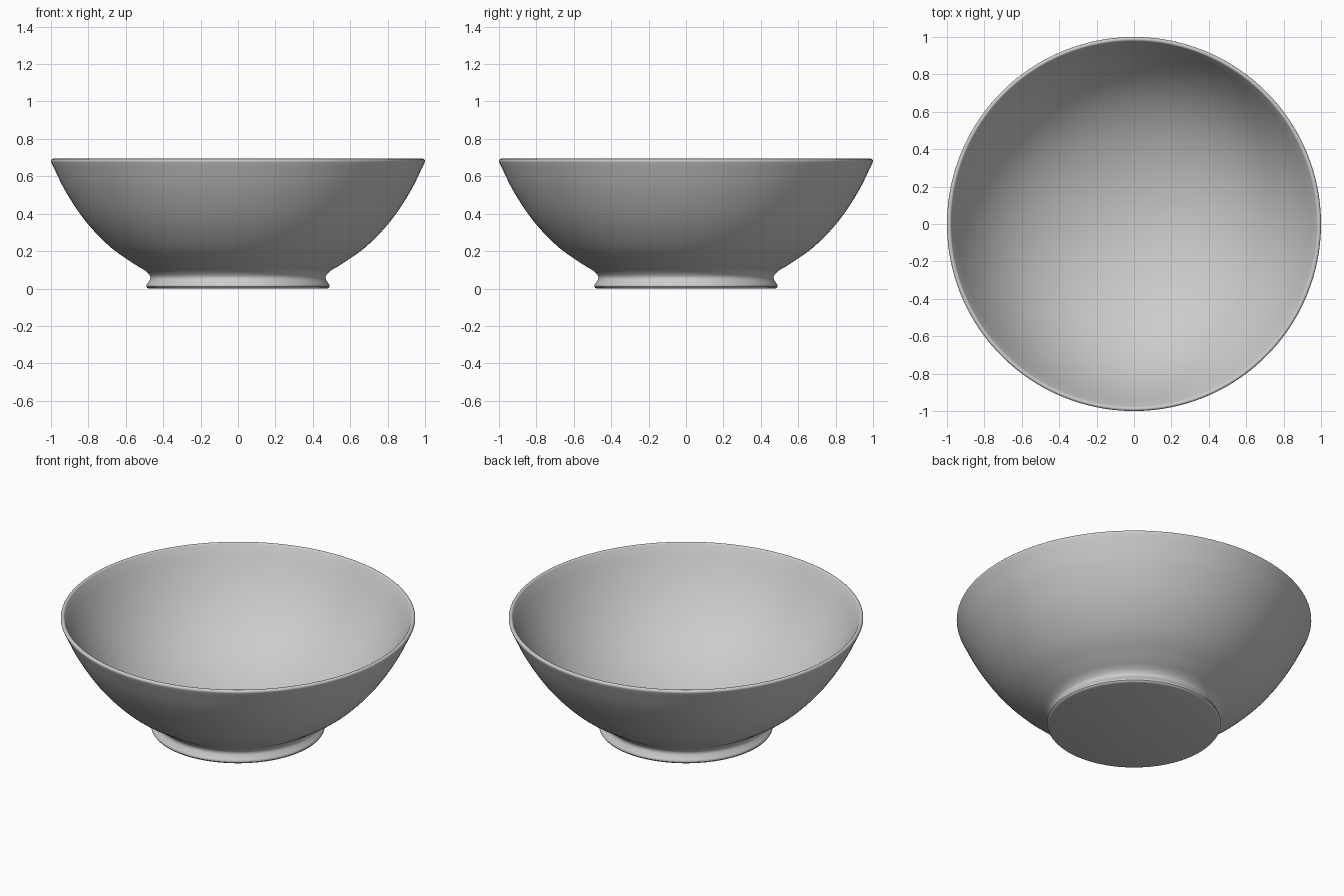
import bpy, bmesh, math
from mathutils import Vector

SEGMENTS = 128

old = bpy.data.objects.get("Cube")
if old:
    bpy.data.objects.remove(old, do_unlink=True)


def make_material(name, color):
    mat = bpy.data.materials.new(name)
    mat.use_nodes = True
    mat.diffuse_color = color
    mat.node_tree.nodes["Principled BSDF"].inputs["Base Color"].default_value = color
    return mat


def smooth_path(points, steps=6):
    """Catmull-Rom curve through (radius, height) points."""
    p = [Vector(q) for q in points]
    p = [2 * p[0] - p[1]] + p + [2 * p[-1] - p[-2]]
    path = []
    for a, b, c, d in zip(p, p[1:], p[2:], p[3:]):
        for i in range(steps):
            t = i / steps
            path.append(0.5 * (2 * b + (c - a) * t + (2 * a - 5 * b + 4 * c - d) * t**2
                               + (3 * b - a - 3 * c + d) * t**3))
    return path + [p[-2]]


def lathe(name, profile, mat):
    bm = bmesh.new()
    verts = [bm.verts.new((r, 0, z)) for r, z in profile]
    edges = [bm.edges.new(pair) for pair in zip(verts, verts[1:])]
    bmesh.ops.spin(bm, geom=verts + edges, cent=(0, 0, 0), axis=(0, 0, 1),
                   angle=math.tau, steps=SEGMENTS, use_duplicate=False)
    bmesh.ops.remove_doubles(bm, verts=bm.verts, dist=0.0001)
    bmesh.ops.recalc_face_normals(bm, faces=bm.faces)
    mesh = bpy.data.meshes.new(name)
    bm.to_mesh(mesh)
    bm.free()
    mesh.materials.append(mat)
    obj = bpy.data.objects.new(name, mesh)
    bpy.context.collection.objects.link(obj)
    bpy.ops.object.select_all(action="DESELECT")
    obj.select_set(True)
    bpy.context.view_layer.objects.active = obj
    bpy.ops.object.shade_smooth_by_angle(angle=math.radians(40))


# Flat underside with a small rounded foot edge
base = [(0, 0), (0.476, 0), (0.485, 0.003)]

# Flared foot, narrow neck and rounded outer wall
outer = smooth_path([(0.49, 0.01), (0.488, 0.021), (0.477, 0.037), (0.469, 0.054),
                     (0.473, 0.072), (0.497, 0.096), (0.56, 0.135), (0.685, 0.224),
                     (0.815, 0.36), (0.922, 0.52), (0.998, 0.674)])

# Rounded lip, tangent to the walls on both sides
lip = [(0.988 + 0.012 * math.cos(a), 0.682 + 0.012 * math.sin(a))
       for a in (math.radians(d) for d in range(-25, 156, 20))]

# Rounded inside, steeper towards the lip, down to the centre
inner = [(r, 0.035 + 0.4436 * r**2 + 0.263 * r**6)
         for r in (0.977 * (1 - i / 32) for i in range(1, 33))]

glaze = make_material("light grey ceramic", (0.6, 0.6, 0.6, 1))
lathe("bowl", base + [tuple(v) for v in outer] + lip + inner, glaze)
